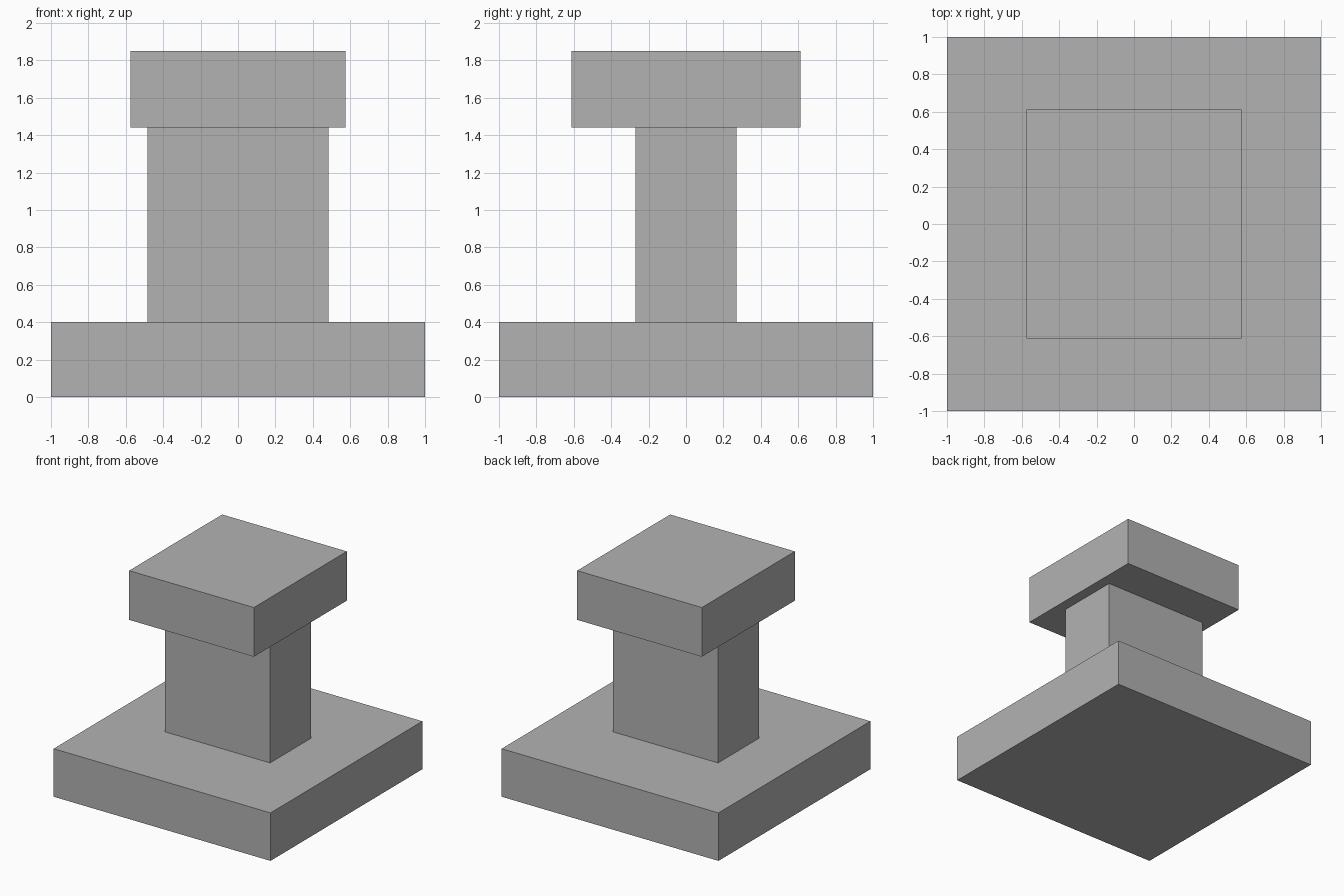
import bpy

default_cube = bpy.data.objects.get("Cube")
if default_cube:
    bpy.data.objects.remove(default_cube, do_unlink=True)

# Single plain grey
GREY = (0.448, 0.448, 0.448, 1.0)
grey = bpy.data.materials.new("plain grey")
grey.use_nodes = True
grey.diffuse_color = GREY
grey.node_tree.nodes["Principled BSDF"].inputs["Base Color"].default_value = GREY


def block(name, width, depth, bottom, top):
    """Box centred on the vertical axis, spanning bottom to top."""
    bpy.ops.mesh.primitive_cube_add(size=1, location=(0, 0, (bottom + top) / 2))
    obj = bpy.context.object
    obj.name = name
    obj.scale = (width, depth, top - bottom)
    bpy.ops.object.transform_apply(location=False, rotation=False, scale=True)
    obj.data.materials.append(grey)
    return obj


BASE_TOP, CAP_BOTTOM, CAP_TOP = 0.4, 1.44, 1.85

# Square plinth, rectangular column and overhanging cap
block("base", 2.0, 2.0, 0.0, BASE_TOP)
block("column", 0.97, 0.54, BASE_TOP, CAP_BOTTOM)
block("cap", 1.15, 1.225, CAP_BOTTOM, CAP_TOP)
